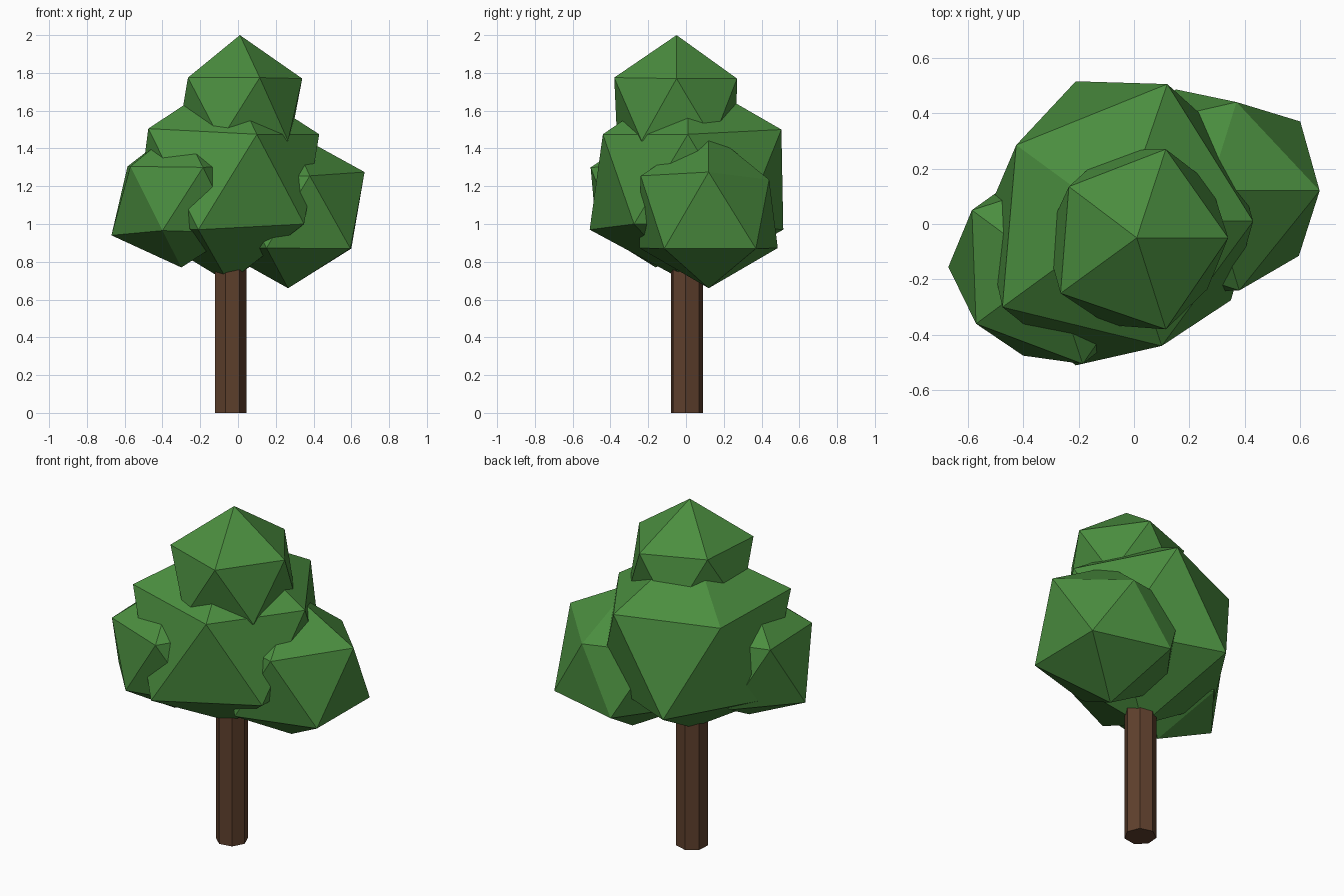
import bpy, math
from mathutils import Vector


def material(name, color):
    m = bpy.data.materials.new(name)
    m.diffuse_color = (*color, 1)
    return m


leaf = material("leaf", (0.07, 0.27, 0.05))
bark = material("bark", (0.115, 0.052, 0.026))


# Faceted leaf clump: a 20-sided ball whose nearest corners are nudged to given points
def clump(name, center, radius, corners):
    bpy.ops.mesh.primitive_ico_sphere_add(subdivisions=1, radius=radius, location=center)
    ob = bpy.context.object
    ob.name = name
    c = Vector(center)
    for p in corners:
        target = Vector(p) - c
        v = min(ob.data.vertices, key=lambda w: (w.co - target).length)
        v.co = target
    ob.data.materials.append(leaf)
    return ob


# Big central clump
clump("main_foliage", (-0.05, 0.01, 1.235), 0.55, [
    (0.12, 0.505, 1.50), (0.43, 0.01, 1.475), (0.10, -0.44, 1.475),
    (-0.475, -0.30, 1.505), (-0.425, 0.285, 1.48),
    (-0.21, 0.515, 0.97), (-0.21, -0.51, 0.97), (0.35, -0.275, 1.0),
    (-0.05, 0.01, 0.69)])

# Crown clump
clump("top_foliage", (0.01, -0.05, 1.61), 0.37, [
    (0.01, -0.05, 2.0), (0.115, 0.27, 1.77), (0.34, -0.05, 1.77),
    (0.115, -0.38, 1.775), (-0.265, -0.25, 1.775), (-0.235, 0.135, 1.775),
    (0.265, -0.235, 1.44)])

# Side clumps
clump("right_foliage", (0.27, 0.12, 1.065), 0.43, [
    (0.67, 0.12, 1.275), (0.38, -0.24, 1.255), (0.37, 0.44, 1.235),
    (0.60, 0.37, 0.87), (0.595, -0.115, 0.87), (0.265, 0.12, 0.66)])
clump("left_foliage", (-0.30, -0.16, 1.13), 0.395, [
    (-0.585, 0.05, 1.305), (-0.57, -0.36, 1.305), (-0.185, -0.505, 1.30),
    (-0.67, -0.155, 0.94), (-0.40, -0.475, 0.965), (-0.30, -0.16, 0.77)])

# Seven-sided trunk, its top buried in the foliage
bpy.ops.mesh.primitive_cylinder_add(vertices=7, radius=0.087, depth=0.95,
                                    location=(-0.042, 0.003, 0.475),
                                    rotation=(0, 0, math.radians(-145)))
trunk = bpy.context.object
trunk.name = "trunk"
trunk.data.materials.append(bark)
